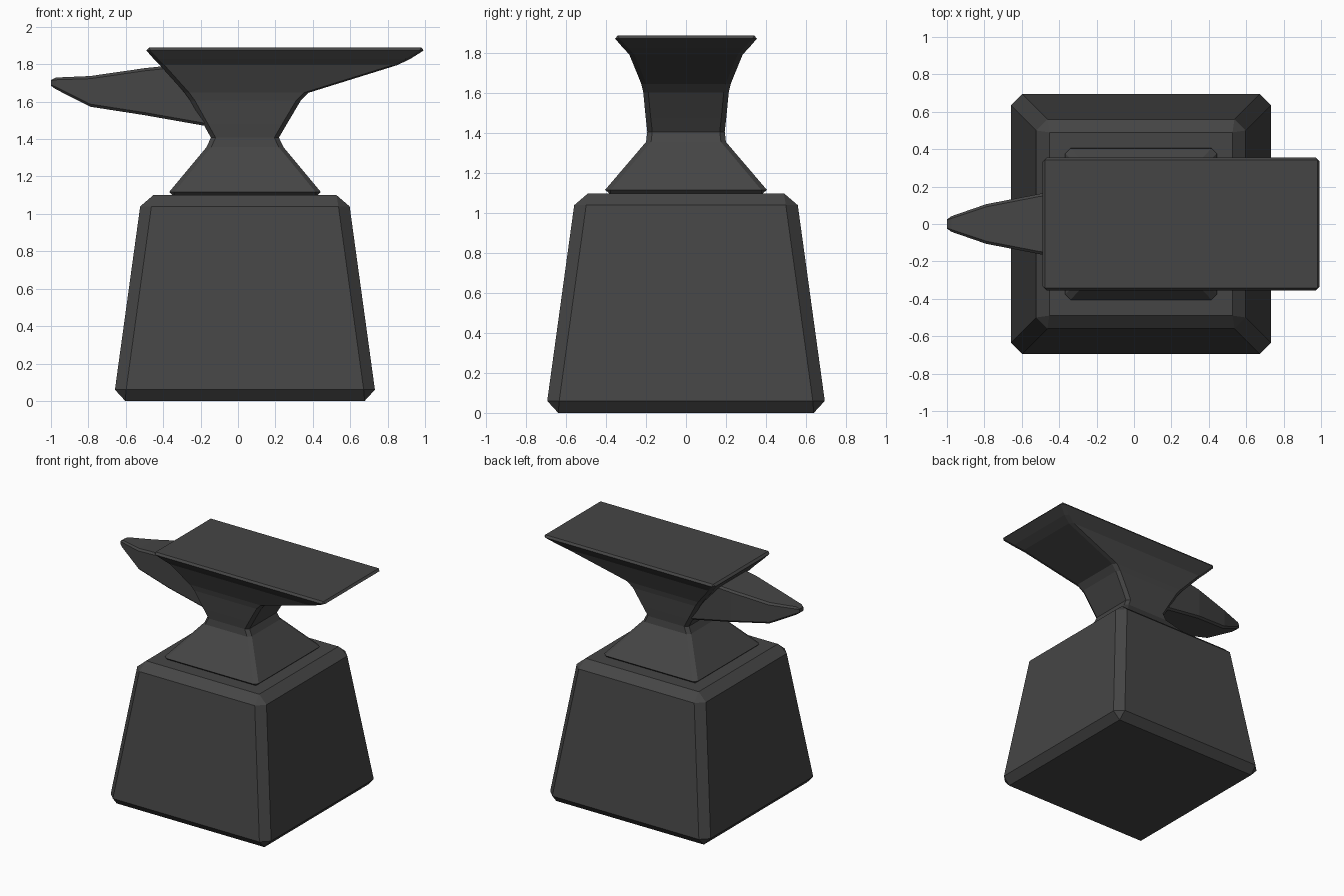
import bpy, bmesh

if "Cube" in bpy.data.objects:
    bpy.data.objects.remove(bpy.data.objects["Cube"])

iron = bpy.data.materials.new("dark_iron")
iron.diffuse_color = (0.06, 0.06, 0.06, 1)
iron.use_nodes = True
iron.node_tree.nodes["Principled BSDF"].inputs["Base Color"].default_value = iron.diffuse_color


def chamfered_rect(a0, a1, b0, b1, c):
    """Eight-point rectangle with corners cut by c."""
    return [(a0 + c, b0), (a1 - c, b0), (a1, b0 + c), (a1, b1 - c),
            (a1 - c, b1), (a0 + c, b1), (a0, b1 - c), (a0, b0 + c)]


def loft(name, rings):
    """Skin a stack of eight-point rings and cap both ends."""
    bm = bmesh.new()
    loops = [[bm.verts.new(p) for p in ring] for ring in rings]
    for lo, hi in zip(loops, loops[1:]):
        for i in range(8):
            j = (i + 1) % 8
            bm.faces.new((lo[i], lo[j], hi[j], hi[i]))
    bm.faces.new(loops[0][::-1])
    bm.faces.new(loops[-1])
    bmesh.ops.remove_doubles(bm, verts=bm.verts, dist=0.0005)
    bmesh.ops.recalc_face_normals(bm, faces=bm.faces)
    mesh = bpy.data.meshes.new(name)
    bm.to_mesh(mesh)
    bm.free()
    mesh.materials.append(iron)
    obj = bpy.data.objects.new(name, mesh)
    bpy.context.collection.objects.link(obj)
    return obj


def level(z, x0, x1, hy, c):
    return [(x, y, z) for x, y in chamfered_rect(x0, x1, -hy, hy, c)]


# Tapered base block: height, half width, corner chamfer
cx = 0.037
loft("base_block", [level(z, cx - h, cx + h, h, c) for z, h, c in [
    (0.0, 0.64, 0.0), (0.06, 0.695, 0.06), (1.04, 0.56, 0.06), (1.10, 0.49, 0.0)]])

# Anvil foot, waist and face: z, left x, right x, half depth, chamfer
loft("anvil_body", [level(*s) for s in [
    (1.095, -0.345, 0.420, 0.380, 0.0),
    (1.117, -0.368, 0.443, 0.405, 0.028),
    (1.357, -0.168, 0.243, 0.200, 0.025),
    (1.408, -0.145, 0.219, 0.194, 0.025),
    (1.480, -0.185, 0.261, 0.202, 0.025),
    (1.605, -0.255, 0.335, 0.214, 0.025),
    (1.648, -0.286, 0.378, 0.224, 0.025),
    (1.795, -0.418, 0.850, 0.284, 0.025),
    (1.828, -0.450, 0.920, 0.315, 0.025),
    (1.874, -0.490, 0.993, 0.355, 0.022),
    (1.890, -0.475, 0.980, 0.342, 0.0)]])

# Horn: x, bottom z, top z, half width, chamfer
loft("horn", [[(x, y, z) for y, z in chamfered_rect(-hy, hy, z0, z1, c)]
              for x, z0, z1, hy, c in [
    (-1.00, 1.685, 1.715, 0.025, 0.004),
    (-0.975, 1.667, 1.729, 0.042, 0.012),
    (-0.79, 1.573, 1.737, 0.106, 0.014),
    (-0.50, 1.528, 1.779, 0.162, 0.014),
    (-0.16, 1.468, 1.815, 0.190, 0.014)]])
